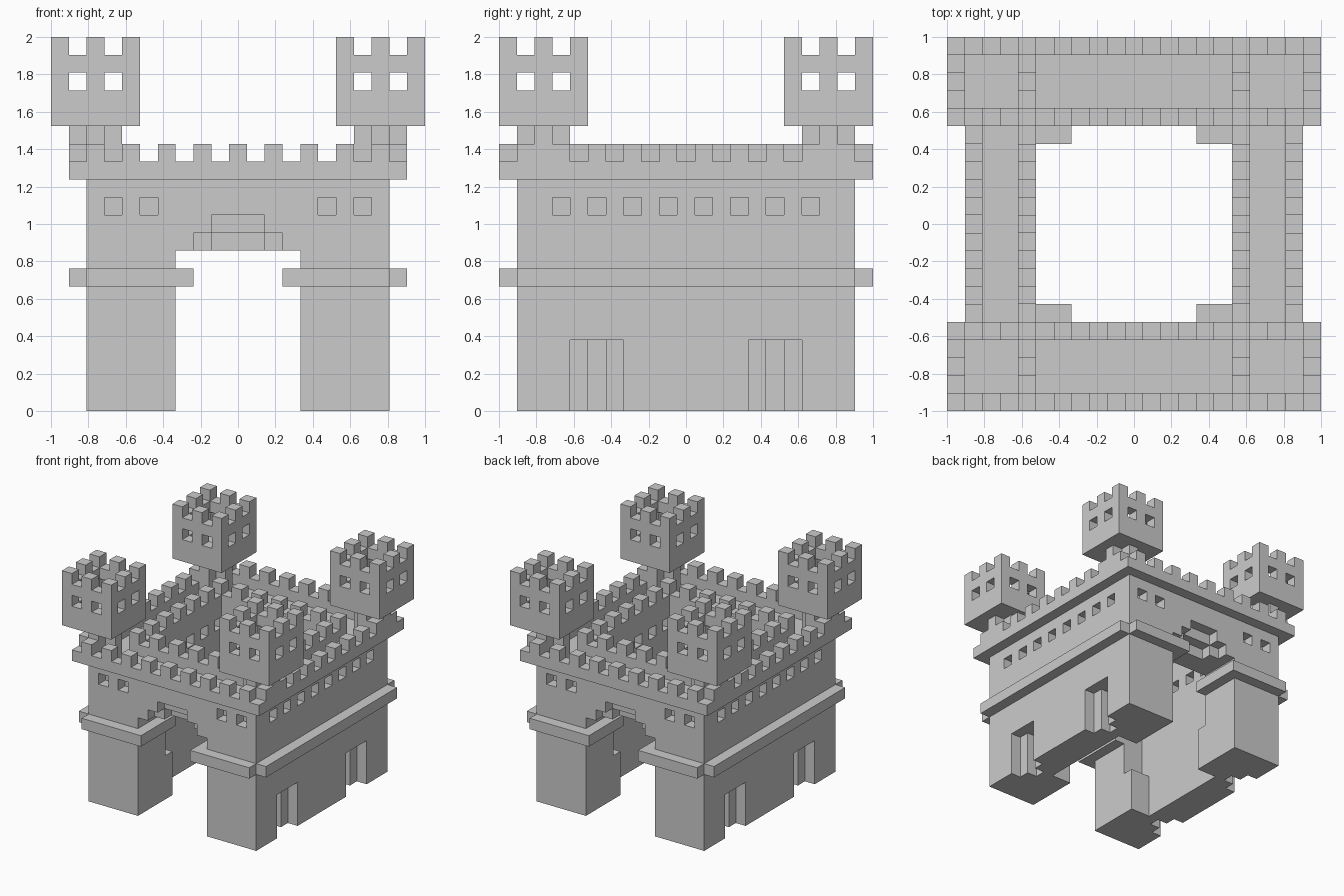
import bpy, bmesh
from itertools import product
from mathutils import Vector

cube = bpy.data.objects.get("Cube")
if cube:
    bpy.data.objects.remove(cube, do_unlink=True)

N = 21            # blocks along the longest side
U = 2 / N         # size of one block
LAST = N - 1


def box(x, y, z):
    """Set of grid blocks; each range is inclusive, a single number is one block."""
    spans = [(r, r) if isinstance(r, int) else r for r in (x, y, z)]
    return set(product(*(range(a, b + 1) for a, b in spans)))


def mirror_x(cells):
    return {(LAST - x, y, z) for x, y, z in cells}


def mirror_y(cells):
    return {(x, LAST - y, z) for x, y, z in cells}


def both_ways(cells):
    cells = cells | mirror_x(cells)
    return cells | mirror_y(cells)


def build(name, cells):
    """Skin the outside of a set of blocks and merge its flat faces."""
    bm = bmesh.new()
    for cell in cells:
        for axis, side in product(range(3), (0, 1)):
            beside = list(cell)
            beside[axis] += 2 * side - 1
            if tuple(beside) in cells:
                continue
            corners = []
            for a, b in ((0, 0), (1, 0), (1, 1), (0, 1)):
                p = Vector(cell)
                p[axis] += side
                p[(axis + 1) % 3] += a
                p[(axis + 2) % 3] += b
                corners.append(bm.verts.new((p - Vector((N / 2, N / 2, 0))) * U))
            bm.faces.new(corners if side else corners[::-1])
    bmesh.ops.remove_doubles(bm, verts=bm.verts[:], dist=U / 100)
    bmesh.ops.dissolve_limit(bm, angle_limit=0.01, verts=bm.verts[:], edges=bm.edges[:])
    bmesh.ops.triangulate(bm, faces=[f for f in bm.faces if len(f.verts) > 4])
    bmesh.ops.dissolve_limit(bm, angle_limit=0.01, verts=bm.verts[:], edges=bm.edges[:])
    mesh = bpy.data.meshes.new(name)
    bm.to_mesh(mesh)
    bm.free()
    obj = bpy.data.objects.new(name, mesh)
    bpy.context.collection.objects.link(obj)
    return obj


# Main walls around the open courtyard
walls = both_ways(box((2, 4), (1, 19), (0, 12)) | box((2, 18), (1, 4), (0, 12)))

# Gateways with a stepped, recessed arch
gate = box((7, 13), (1, 4), (0, 8))
gate |= box((8, 12), 1, 9) | box((9, 11), 1, 10) | box((9, 11), 2, 9)
walls -= both_ways(gate)

# Side door niches, deeper in the middle
doors = box(2, (4, 6), (0, 3)) | box(3, 5, (0, 3))
walls -= both_ways(doors)

# Small square windows, outside and courtyard side
windows = set()
for i in range(3, 18, 2):
    windows |= box(2, i, 11)
    if 4 < i < 16:
        windows |= box(4, i, 11)
for i in (3, 5):
    windows |= box(i, 1, 11)
walls -= both_ways(windows)
build("castle_walls", walls)

# Low buttresses behind the gate piers
build("gate_buttresses", both_ways(box((5, 6), 5, (0, 3))))

# Projecting string course, returning into the gateways
build("side_bands", both_ways(box(1, (1, 19), 7)))
build("gate_bands", both_ways(box((2, 7), 0, 7) | box(7, (1, 4), 7)))

# Parapets: continuous ledge with alternating merlons
outer = both_ways(box(1, (0, 20), 13) | box((1, 19), 0, 13))
inner = both_ways(box(4, (4, 16), 13) | box((4, 16), 4, 13))
for name, ledge in (("outer_parapet", outer), ("inner_parapet", inner)):
    merlons = {(x, y, z + 1) for x, y, z in ledge if (x + y) % 2 == 0}
    build(name, ledge | merlons)

# Corner towers: cross-shaped neck, hollow turret, pierced windows
neck = box(2, (1, 3), (13, 15)) | box((1, 3), 2, (13, 15))
turret = box((0, 4), (0, 4), (16, 19)) - box((1, 3), (1, 3), (17, 19))
for i in (1, 3):
    turret -= box(i, (0, 4), 18) | box((0, 4), i, 18)
rim = box((0, 4), (0, 4), 20) - box((1, 3), (1, 3), 20)
turret |= {c for c in rim if (c[0] + c[1]) % 2 == 0}

for end in ("front", "back"):
    for side in ("right", "left"):
        for part, cells in (("neck", neck), ("turret", turret)):
            if side == "left":
                cells = mirror_x(cells)
            if end == "back":
                cells = mirror_y(cells)
            build(f"{end}_{side}_tower_{part}", cells)
